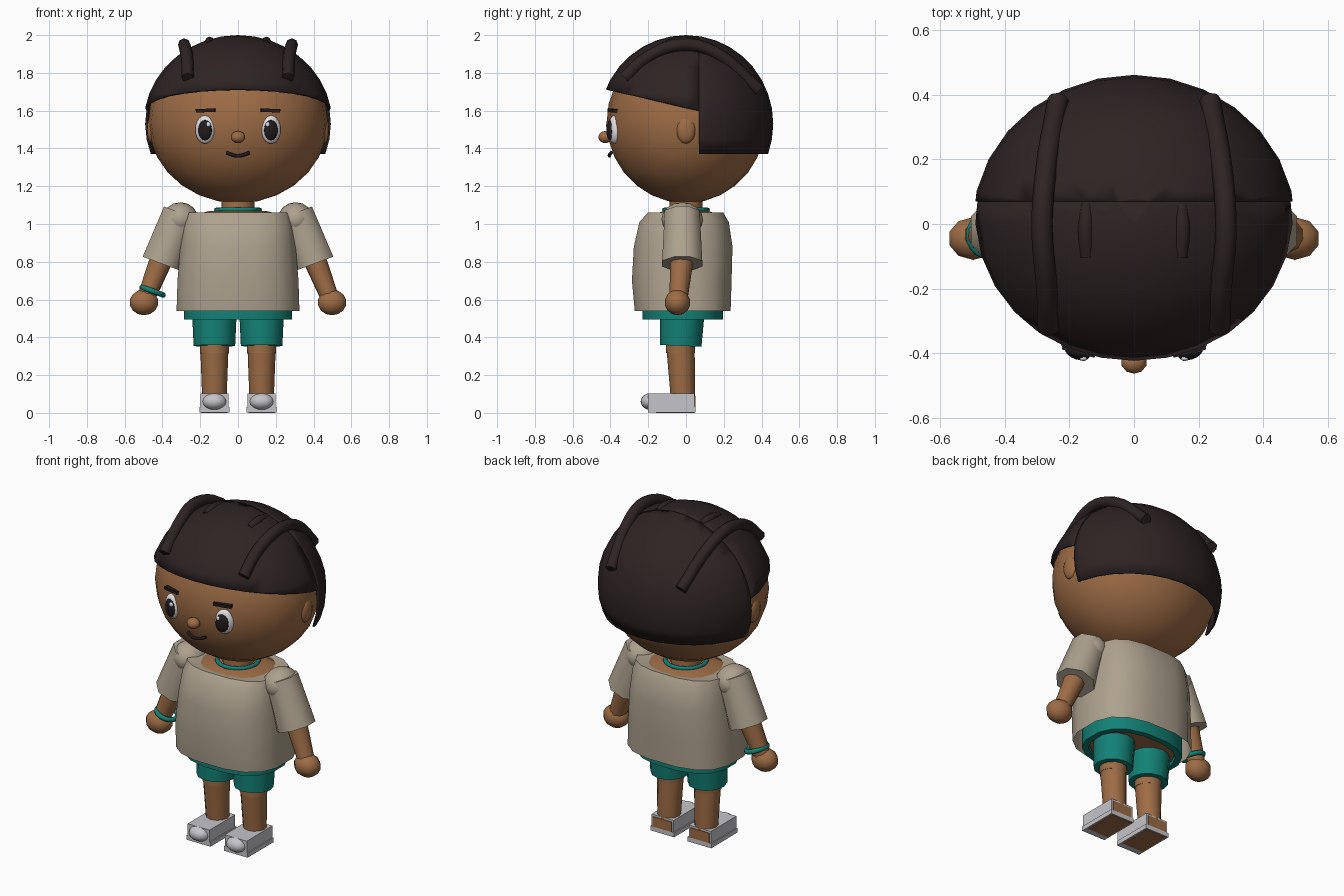
import bpy, bmesh, math
from mathutils import Vector, Quaternion

cube = bpy.data.objects.get("Cube")
if cube:
    bpy.data.objects.remove(cube, do_unlink=True)


def material(name, r, g, b):
    m = bpy.data.materials.new(name)
    m.use_nodes = True
    m.diffuse_color = (r, g, b, 1)
    bsdf = next(n for n in m.node_tree.nodes if n.type == 'BSDF_PRINCIPLED')
    bsdf.inputs["Base Color"].default_value = (r, g, b, 1)
    bsdf.inputs["Roughness"].default_value = 0.8
    return m


SKIN = material("brown skin", 0.34, 0.15, 0.06)
HAIR = material("dark hair", 0.027, 0.017, 0.017)
SHIRT = material("beige cloth", 0.42, 0.36, 0.27)
TEAL = material("teal cloth", 0.006, 0.22, 0.18)
SHOE = material("shoe grey", 0.56, 0.56, 0.59)
WHITE = material("eye white", 0.75, 0.75, 0.77)
PUPIL = material("pupil black", 0.015, 0.011, 0.012)


def finish(name, mat, angle=40):
    o = bpy.context.object
    o.name = name
    o.data.materials.append(mat)
    bpy.ops.object.shade_smooth_by_angle(angle=math.radians(angle))
    return o


def ball(name, mat, loc, radii, segs=16, rings=10, rot=(0, 0, 0)):
    bpy.ops.mesh.primitive_uv_sphere_add(segments=segs, ring_count=rings, radius=1,
                                         location=loc, rotation=rot, scale=radii)
    return finish(name, mat, 60)


def box(name, mat, low, high, rot=(0, 0, 0)):
    low, high = Vector(low), Vector(high)
    bpy.ops.mesh.primitive_cube_add(size=1, location=(low + high) / 2,
                                    scale=high - low, rotation=rot)
    return finish(name, mat)


def limb(name, mat, a, b, ra, rb, sides=12, twist=0):
    a, b = Vector(a), Vector(b)
    q = (b - a).to_track_quat('Z', 'Y') @ Quaternion((0, 0, 1), math.radians(twist))
    bpy.ops.mesh.primitive_cone_add(vertices=sides, radius1=ra, radius2=rb, depth=(b - a).length,
                                    location=(a + b) / 2, rotation=q.to_euler())
    return finish(name, mat, 50)


def ring(name, mat, loc, axis, major, minor):
    bpy.ops.mesh.primitive_torus_add(major_segments=20, minor_segments=8, location=loc,
                                     rotation=Vector(axis).to_track_quat('Z', 'Y').to_euler(),
                                     major_radius=major, minor_radius=minor)
    return finish(name, mat, 60)


def link(name, data, mat, angle=40):
    o = bpy.data.objects.new(name, data)
    bpy.context.collection.objects.link(o)
    bpy.ops.object.select_all(action='DESELECT')
    o.select_set(True)
    bpy.context.view_layer.objects.active = o
    if isinstance(data, bpy.types.Mesh):
        return finish(name, mat, angle)
    data.materials.append(mat)
    return o


def tube(name, mat, points, radius):
    c = bpy.data.curves.new(name, 'CURVE')
    c.dimensions = '3D'
    c.bevel_depth, c.bevel_resolution, c.resolution_u = radius, 2, 4
    c.use_fill_caps = True
    s = c.splines.new('BEZIER')
    s.bezier_points.add(len(points) - 1)
    for p, co in zip(s.bezier_points, points):
        p.co = co
        p.handle_left_type = p.handle_right_type = 'AUTO'
    return link(name, c, mat)


def loft(name, mat, rings, caps=False, power=2.7, sides=16):
    """Rounded-box sections given as (z, half width, y front, y back)."""
    bm = bmesh.new()
    loops = []
    for z, w, y0, y1 in rings:
        loop = []
        for i in range(sides):
            t = 2 * math.pi * (i + 0.5) / sides
            c, s = [math.copysign(abs(v) ** (2 / power), v) for v in (math.cos(t), math.sin(t))]
            loop.append(bm.verts.new((w * c, (y0 + y1) / 2 + s * (y1 - y0) / 2, z)))
        loops.append(loop)
    for a, b in zip(loops, loops[1:]):
        for i in range(sides):
            j = (i + 1) % sides
            bm.faces.new((a[i], a[j], b[j], b[i]))
    if caps:
        bm.faces.new(loops[0][::-1])
        bm.faces.new(loops[-1])
    bmesh.ops.recalc_face_normals(bm, faces=bm.faces)
    me = bpy.data.meshes.new(name)
    bm.to_mesh(me)
    return link(name, me, mat)


def hair_shell(name, planes):
    """Ellipsoid shell trimmed by planes, keeping the side each normal points to."""
    bm = bmesh.new()
    bmesh.ops.create_uvsphere(bm, u_segments=28, v_segments=18, radius=1)
    for v in bm.verts:
        v.co = Vector((v.co.x * 0.5, v.co.y * 0.462, 1.53 + v.co.z * 0.47))
    for co, no in planes:
        bmesh.ops.bisect_plane(bm, geom=bm.verts[:] + bm.edges[:] + bm.faces[:],
                               plane_co=co, plane_no=no, clear_inner=True)
    me = bpy.data.meshes.new(name)
    bm.to_mesh(me)
    o = link(name, me, HAIR, 60)
    mod = o.modifiers.new("thickness", 'SOLIDIFY')
    mod.thickness, mod.offset = 0.01, -1


# Head and hair
ball("head", SKIN, (0, 0, 1.54), (0.475, 0.42, 0.43), 24, 14)
hair_shell("hair_front", [((0, 0.07, 1.6), (0, -1, 0)), ((0, 0.07, 1.6), (0, 0.11, 0.48))])
hair_shell("hair_back", [((0, 0.07, 1.6), (0, 1, 0)), ((0, 0, 1.37), (0, 0, 1))])
ball("nose", SKIN, (0, -0.428, 1.46), (0.04, 0.036, 0.032), 10, 8)
tube("mouth", PUPIL, [(-0.06, -0.395, 1.378), (-0.03, -0.405, 1.366), (0, -0.405, 1.36),
                      (0.03, -0.405, 1.366), (0.06, -0.395, 1.378)], 0.009)

# Torso, shirt and neck
limb("neck", SKIN, (0, 0, 1.0), (0, 0, 1.16), 0.09, 0.085)
ring("necklace", TEAL, (0, 0, 1.075), (0, 0, 1), 0.115, 0.012)
loft("torso", SKIN, [(0.51, 0.25, -0.2, 0.165), (0.95, 0.25, -0.2, 0.18),
                     (1.05, 0.23, -0.17, 0.17), (1.07, 0.15, -0.12, 0.12)], True, 2.3)
loft("shirt", SHIRT, [(0.54, 0.33, -0.275, 0.24), (0.7, 0.325, -0.29, 0.245),
                      (0.88, 0.31, -0.28, 0.25), (1.01, 0.295, -0.25, 0.23),
                      (1.06, 0.285, -0.205, 0.2), (1.055, 0.2, -0.17, 0.17)])
loft("shorts_waist", TEAL, [(0.62, 0.29, -0.235, 0.2), (0.495, 0.29, -0.235, 0.2),
                            (0.495, 0.255, -0.2, 0.165), (0.55, 0.25, -0.19, 0.16)], False, 2.4)

for side, s in (("left", 1), ("right", -1)):
    # Face
    ball(side + "_ear", SKIN, (s * 0.455, 0, 1.5), (0.028, 0.053, 0.075), 12, 8)
    turn = (0, 0, s * 0.32)
    ball(side + "_eye", WHITE, (s * 0.175, -0.38, 1.5), (0.054, 0.03, 0.075), rot=turn)
    ball(side + "_pupil", PUPIL, (s * 0.175, -0.4, 1.497), (0.039, 0.02, 0.054), rot=turn)
    ball(side + "_eye_glint", WHITE, (s * 0.157, -0.417, 1.527), (0.012, 0.008, 0.014), 8, 6)
    box(side + "_eyebrow", PUPIL, (s * 0.17 - 0.052, -0.402, 1.592),
        (s * 0.17 + 0.052, -0.375, 1.61), (0, s * 0.03, s * 0.25))

    # Braids lying over the hair
    tube(side + "_braid", HAIR, [(s * 0.265, -0.325, 1.775), (s * 0.27, -0.2, 1.885),
                                 (s * 0.285, -0.02, 1.95), (s * 0.275, 0.15, 1.91),
                                 (s * 0.235, 0.385, 1.71)], 0.033)
    tube(side + "_small_braid", HAIR, [(s * 0.145, -0.1, 1.95), (s * 0.15, -0.02, 1.968),
                                       (s * 0.145, 0.06, 1.955)], 0.024)

    # Arm
    ball(side + "_shoulder", SHIRT, (s * 0.305, -0.02, 1.025), (0.095, 0.11, 0.09), 12, 8)
    limb(side + "_sleeve", SHIRT, (s * 0.405, -0.02, 0.79), (s * 0.305, -0.02, 1.06),
         0.115, 0.1, 8, 22.5)
    limb(side + "_forearm", SKIN, (s * 0.49, -0.04, 0.6), (s * 0.395, -0.02, 0.84), 0.048, 0.064, 10)
    ball(side + "_hand", SKIN, (s * 0.498, -0.045, 0.585), (0.08, 0.068, 0.068), 10, 7)

    # Leg
    x = s * 0.125
    limb(side + "_shorts_leg", TEAL, (x, -0.028, 0.355), (x, -0.02, 0.53), 0.11, 0.118)
    limb(side + "_upper_leg", SKIN, (x, -0.03, 0.315), (x, -0.025, 0.45), 0.076, 0.08)
    limb(side + "_lower_leg", SKIN, (x, -0.015, 0.06), (x, -0.028, 0.325), 0.064, 0.074)

    # Shoe, open at the heel and underside over the foot
    box(side + "_sole", SHOE, (x - 0.08, -0.2, 0.003), (x + 0.08, 0.05, 0.03))
    box(side + "_shoe", SHOE, (x - 0.074, -0.2, 0.03), (x + 0.074, 0.046, 0.102))
    box(side + "_heel", SKIN, (x - 0.064, -0.02, 0.03), (x + 0.064, 0.05, 0.09))
    box(side + "_foot_bottom", SKIN, (x - 0.07, -0.16, 0), (x + 0.07, 0.045, 0.02))
    ball(side + "_toe_cap", SHOE, (x, -0.19, 0.06), (0.064, 0.05, 0.044), 14, 8)

# Bracelet on the right wrist
ring("bracelet", TEAL, (-0.452, -0.035, 0.645), (0.1, 0, 0.27), 0.06, 0.014)
